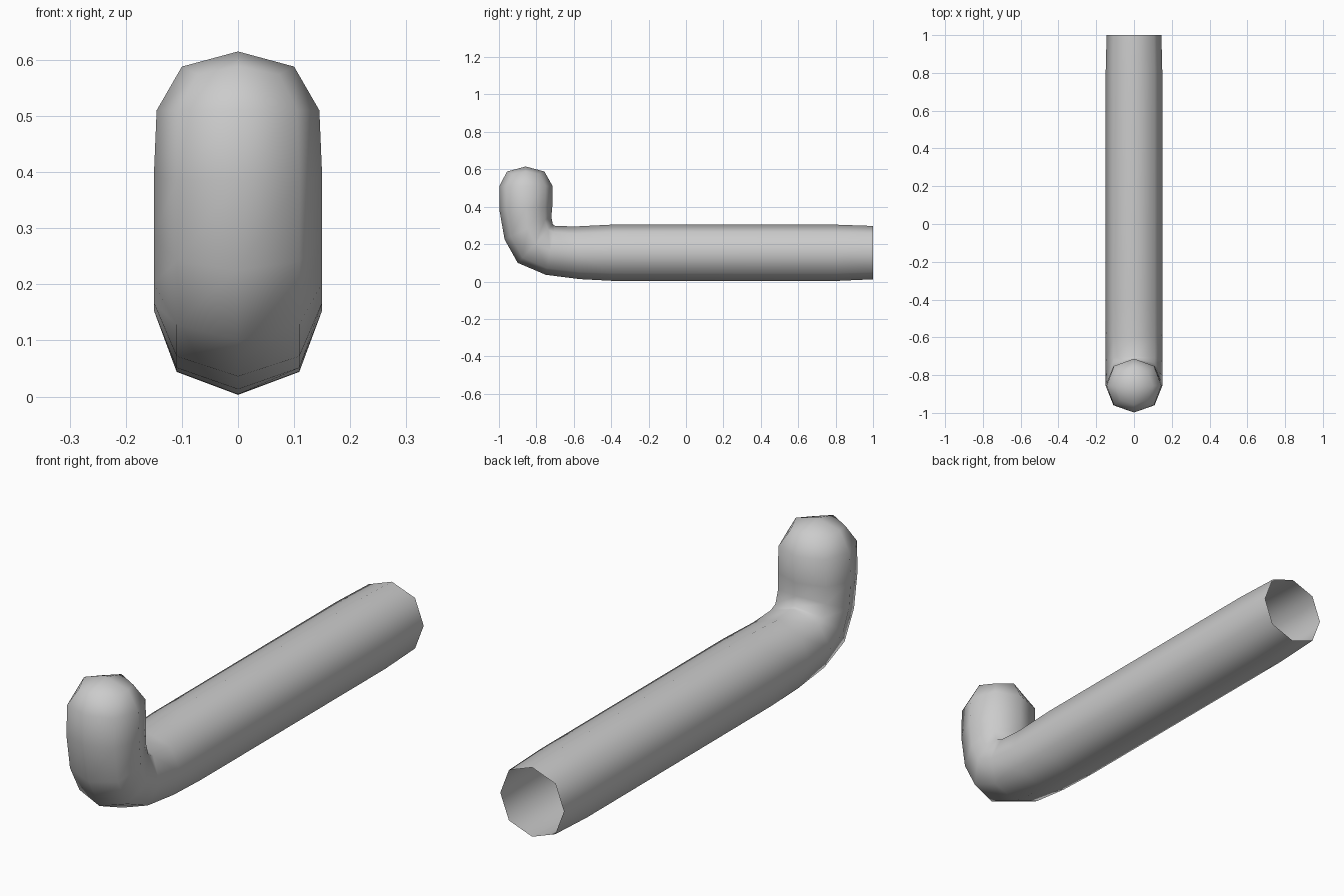
import bpy, bmesh, math
from mathutils import Vector

if "Cube" in bpy.data.objects:
    bpy.data.objects.remove(bpy.data.objects["Cube"])

# Bent tube: each ring is (outer y, outer z, inner y, inner z, half width)
RINGS = [
    (1.00, 0.012, 1.00, 0.297, 0.145),
    (0.80, 0.003, 0.80, 0.304, 0.150),
    (-0.40, 0.004, -0.40, 0.304, 0.150),
    (-0.57, 0.013, -0.60, 0.294, 0.150),
    (-0.75, 0.036, -0.70, 0.298, 0.150),
    (-0.90, 0.100, -0.712, 0.305, 0.150),
    (-0.97, 0.225, -0.72, 0.345, 0.150),
    (-0.998, 0.385, -0.715, 0.40, 0.150),
    (-0.998, 0.51, -0.713, 0.51, 0.145),
    (-0.957, 0.588, -0.757, 0.588, 0.100),
]
SIDES = 8

bm = bmesh.new()
loops = []
for oy, oz, iy, iz, w in RINGS:
    outer, inner = Vector((0, oy, oz)), Vector((0, iy, iz))
    mid, half = (outer + inner) / 2, (outer - inner) / 2
    loop = []
    for k in range(SIDES):
        a = math.tau * k / SIDES
        s = 1.03 if k % 2 else 1.0
        loop.append(bm.verts.new(mid + half * math.cos(a) * s
                                 + Vector((w * math.sin(a) * s, 0, 0))))
    loops.append(loop)

# Cap corners dip a little below the edge midpoints
for k in range(1, SIDES, 2):
    loops[-1][k].co.z -= 0.014

# Side walls; the long end stays open
for a, b in zip(loops, loops[1:]):
    for k in range(SIDES):
        n = (k + 1) % SIDES
        bm.faces.new((a[k], a[n], b[n], b[k]))

# Closed tip of four quads round a centre point
tip = bm.verts.new((0, -0.857, 0.615))
cap = loops[-1]
for k in range(0, SIDES, 2):
    bm.faces.new((cap[k], cap[k + 1], cap[(k + 2) % SIDES], tip))

bmesh.ops.recalc_face_normals(bm, faces=bm.faces)
# The outermost tip face must point up
if tip.link_faces[0].normal.z < 0:
    bmesh.ops.reverse_faces(bm, faces=bm.faces)
for f in bm.faces:
    f.smooth = True

mesh = bpy.data.meshes.new("bent_tube")
bm.to_mesh(mesh)
bm.free()
obj = bpy.data.objects.new("bent_tube", mesh)
bpy.context.collection.objects.link(obj)
